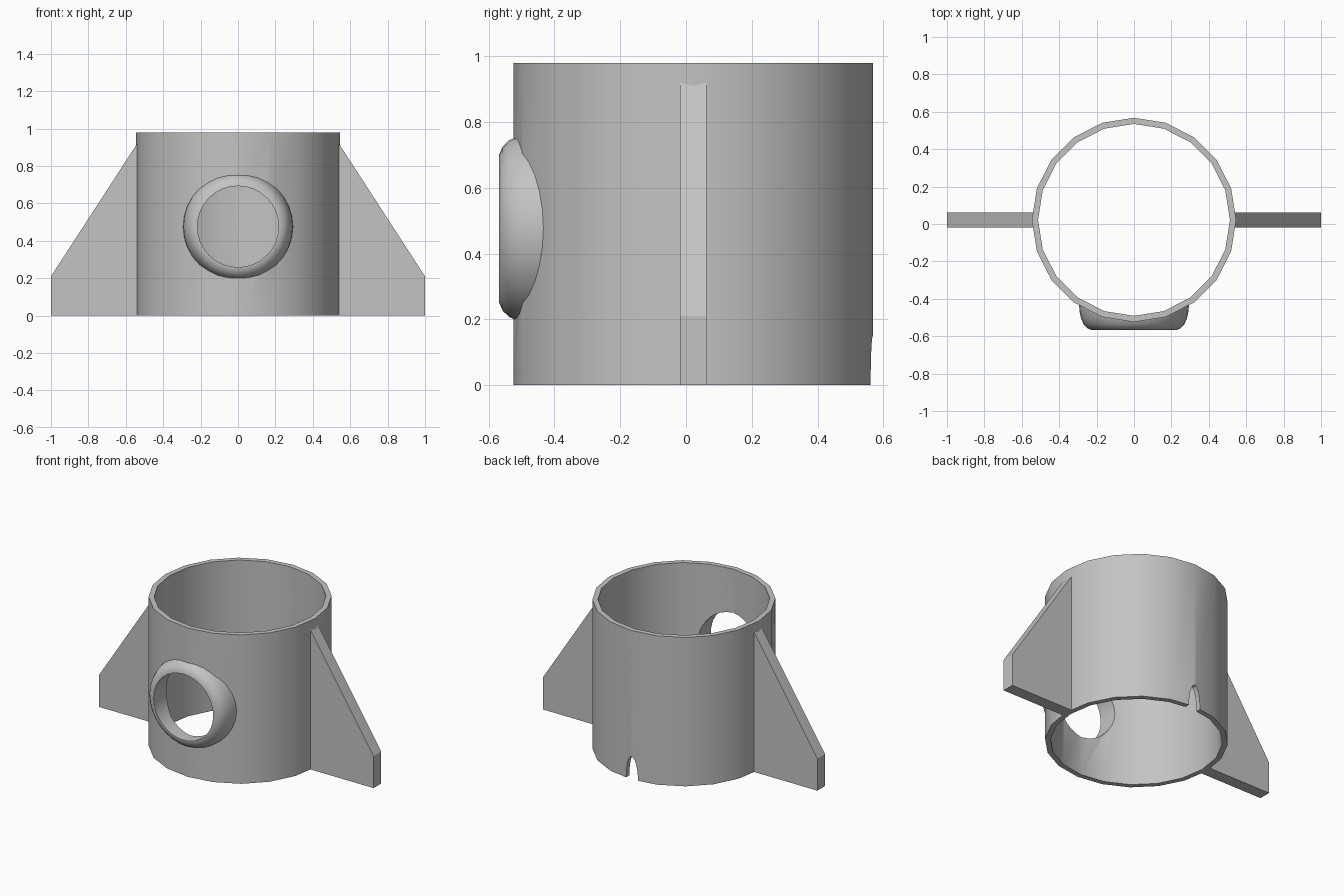
import bpy
import bmesh
import math
from mathutils import Matrix, Vector

if "Cube" in bpy.data.objects:
    bpy.data.objects.remove(bpy.data.objects["Cube"], do_unlink=True)

GREY = (0.55, 0.55, 0.55, 1)
grey = bpy.data.materials.new("plain grey")
grey.use_nodes = True
grey.diffuse_color = GREY
grey.node_tree.nodes["Principled BSDF"].inputs["Base Color"].default_value = GREY

AXIS_Y = 0.022          # centre line of the tube
HEIGHT = 0.98
PORT_Z = 0.476
TO_FRONT = Matrix.Rotation(math.radians(90), 4, "X")   # local +z points to -y


def finish(name, bm):
    bmesh.ops.recalc_face_normals(bm, faces=bm.faces)
    mesh = bpy.data.meshes.new(name)
    bm.to_mesh(mesh)
    bm.free()
    mesh.materials.append(grey)
    obj = bpy.data.objects.new(name, mesh)
    bpy.context.collection.objects.link(obj)
    return obj


def lathe(name, profile, sides, matrix):
    """Solid of revolution about local z from (radius, height) points."""
    bm = bmesh.new()
    rings = []
    for r, z in profile:
        angles = [math.tau * i / sides for i in range(sides)]
        rings.append([bm.verts.new((r * math.cos(a), r * math.sin(a), z)) for a in angles])
    for low, high in zip(rings, rings[1:]):
        for i in range(sides):
            j = (i + 1) % sides
            bm.faces.new((low[i], low[j], high[j], high[i]))
    bm.faces.new(rings[0])
    bm.faces.new(rings[-1])
    bm.transform(matrix)
    return finish(name, bm)


def activate(obj):
    bpy.ops.object.select_all(action="DESELECT")
    obj.select_set(True)
    bpy.context.view_layer.objects.active = obj


def cut(obj, *cutters):
    activate(obj)
    for cutter in cutters:
        mod = obj.modifiers.new("cut", "BOOLEAN")
        mod.operation = "DIFFERENCE"
        mod.solver = "EXACT"
        mod.object = cutter
        bpy.ops.object.modifier_apply(modifier=mod.name)


def smooth(obj):
    activate(obj)
    bpy.ops.object.shade_smooth_by_angle(angle=math.radians(30))


upright = Matrix.Translation((0, AXIS_Y, 0))
port = Matrix.Translation((0, 0, PORT_Z)) @ TO_FRONT

# Cutters: main bore, collar seat, round port and the arched drain notch
bore = lathe("bore_cutter", [(0.513, -0.2), (0.513, 1.2)], 20, upright)
seat = lathe("seat_cutter", [(0.53, -0.2), (0.53, 1.2)], 20, upright)
hole = lathe("port_cutter", [(0.217, 0.2), (0.217, 0.8)], 32, port)
notch = lathe("notch_cutter", [(1, -0.7), (1, -0.4)], 24,
              Matrix.Diagonal(Vector((0.043, 1, 0.15, 1))) @ TO_FRONT)

# Tube wall with port and notch
tube = lathe("tube_wall", [(0.546, 0), (0.546, HEIGHT)], 20, upright)
cut(tube, bore, hole, notch)
smooth(tube)

# Rounded collar around the port
collar_profile = [(0.294, 0.3), (0.294, 0.43), (0.291, 0.47), (0.283, 0.505),
                  (0.269, 0.537), (0.25, 0.557), (0.225, 0.568)]
collar = lathe("port_collar", collar_profile, 32, port)
cut(collar, seat, hole)
smooth(collar)

for cutter in (bore, seat, hole, notch):
    bpy.data.objects.remove(cutter, do_unlink=True)

# Side fins, mirrored
for name, side in (("left_fin", 1), ("right_fin", -1)):
    bm = bmesh.new()
    outline = [(0.525, 0), (1, 0), (1, 0.21), (0.525, 0.942)]
    face = bm.faces.new([bm.verts.new((side * x, AXIS_Y - 0.04, z)) for x, z in outline])
    extruded = bmesh.ops.extrude_face_region(bm, geom=[face])["geom"]
    bmesh.ops.translate(bm, vec=(0, 0.08, 0),
                        verts=[v for v in extruded if isinstance(v, bmesh.types.BMVert)])
    finish(name, bm)
